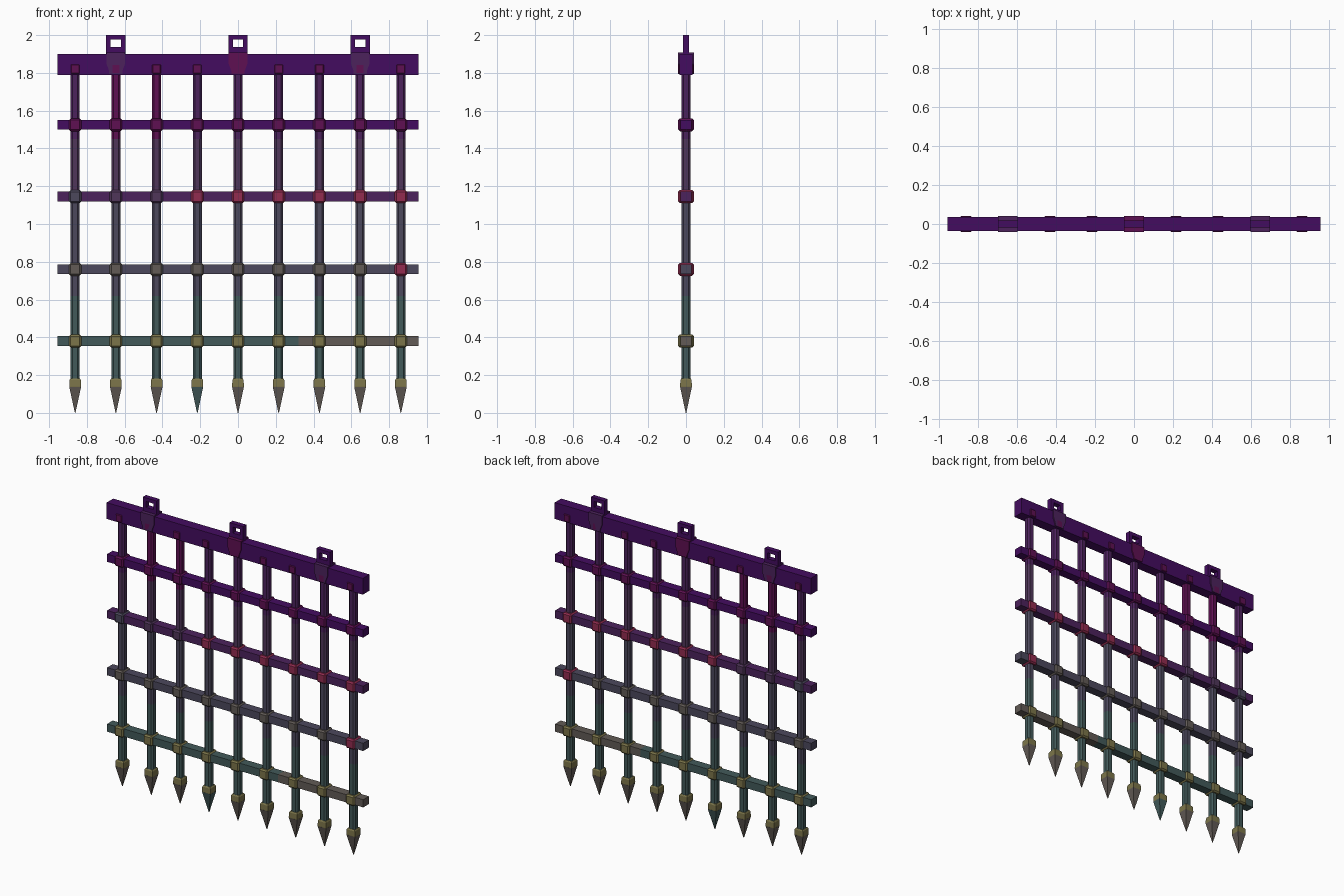
import bpy, bmesh
from mathutils import Matrix, Vector

if "Cube" in bpy.data.objects:
    bpy.data.objects.remove(bpy.data.objects["Cube"])


def material(name, r, g, b):
    lin = [((c / 255 + 0.055) / 1.055) ** 2.4 if c > 10 else c / 255 / 12.92 for c in (r, g, b)]
    m = bpy.data.materials.new(name)
    m.diffuse_color = (*lin, 1)
    m.use_nodes = True
    m.node_tree.nodes["Principled BSDF"].inputs["Base Color"].default_value = m.diffuse_color
    return m


MATS = [material(*a) for a in (
    ("deep purple", 68, 12, 96), ("plum", 76, 34, 92), ("dusky mauve", 80, 54, 90),
    ("slate", 76, 72, 92), ("teal grey", 66, 90, 90), ("taupe", 98, 91, 86),
    ("olive brass", 124, 117, 74), ("magenta", 94, 16, 82), ("crimson", 146, 44, 80))]
PURPLE, PLUM, MAUVE, SLATE, TEAL, TAUPE, BRASS, MAGENTA, CRIMSON = range(9)


def finish(name, bm, rule):
    """Turn a bmesh into an object, colouring faces by their centre."""
    bmesh.ops.recalc_face_normals(bm, faces=bm.faces)
    for f in bm.faces:
        f.material_index = rule(f.calc_center_median())
    me = bpy.data.meshes.new(name)
    bm.to_mesh(me)
    bm.free()
    for m in MATS:
        me.materials.append(m)
    ob = bpy.data.objects.new(name, me)
    bpy.context.collection.objects.link(ob)
    return ob


def box_mesh(center, size, bevel=0.0):
    bm = bmesh.new()
    bmesh.ops.create_cube(bm, size=1, matrix=Matrix.Translation(center) @ Matrix.Diagonal((*size, 1)))
    if bevel:
        bmesh.ops.bevel(bm, geom=bm.edges[:], offset=bevel, segments=1, affect='EDGES')
    return bm


def box(name, center, size, color, bevel=0.0):
    return finish(name, box_mesh(center, size, bevel), lambda c: color)


def cut(bm, co, no):
    bmesh.ops.bisect_plane(bm, geom=bm.verts[:] + bm.edges[:] + bm.faces[:], plane_co=co, plane_no=no)


def loft(name, x, sections, color):
    """Square sections (half width, z) joined along z."""
    bm = bmesh.new()
    rings = [[bm.verts.new((x + sx * h, sy * h, z)) for sx, sy in ((-1, -1), (1, -1), (1, 1), (-1, 1))]
             for h, z in sections]
    for a, b in zip(rings, rings[1:]):
        for i in range(4):
            j = (i + 1) % 4
            bm.faces.new((a[i], a[j], b[j], b[i]))
    bm.faces.new(rings[0])
    bm.faces.new(rings[-1])
    return finish(name, bm, lambda c: color)


def prism(name, outline, y0, y1, color):
    """Extrude an x-z outline along y."""
    bm = bmesh.new()
    face = bm.faces.new([bm.verts.new((x, y0, z)) for x, z in outline])
    ext = bmesh.ops.extrude_face_region(bm, geom=[face])["geom"]
    bmesh.ops.translate(bm, vec=(0, y1 - y0, 0), verts=[v for v in ext if isinstance(v, bmesh.types.BMVert)])
    return finish(name, bm, lambda c: color)


# Top beam and four cross rails
box("top_beam", (0, 0, 1.845), (1.91, 0.07, 0.11), PURPLE)
RAILS = ((1.525, PURPLE), (1.145, PLUM), (0.76, SLATE), (0.38, TEAL))
for z, color in RAILS:
    bm = box_mesh((0, 0, z), (1.91, 0.06, 0.052))
    cut(bm, Vector((0.32, 0, 0)), Vector((1, 0, 0)))
    finish("cross_rail", bm, lambda c, k=color: TAUPE if k == TEAL and c.x > 0.32 else k)

# Vertical bars with collars, caps and spear points
for i in range(9):
    x = (i - 4) * 0.2155

    # Chamfered bar, banded by height
    bm = box_mesh((x, 0, 1.0), (0.048, 0.048, 1.66))
    upright = [e for e in bm.edges if abs(e.verts[0].co.z - e.verts[1].co.z) > 1]
    bmesh.ops.bevel(bm, geom=upright, offset=0.011, segments=1, affect='EDGES')
    for z in (0.62, 1.15, 1.45):
        cut(bm, Vector((0, 0, z)), Vector((0, 0, 1)))

    def band(c, i=i):
        if c.z < 0.62:
            return TEAL
        if c.z < 1.15:
            return SLATE
        if c.z < 1.45:
            return MAUVE
        return MAGENTA if i in (1, 2) else PLUM
    finish("vertical_bar", bm, band)

    # Collars where bar and rail cross
    colors = (MAGENTA,
              CRIMSON if i >= 3 else (MAUVE if i else SLATE),
              CRIMSON if i == 8 else TAUPE,
              BRASS)
    for (z, _), color in zip(RAILS, colors):
        box("crossing_collar", (x, 0, z), (0.066, 0.084, 0.068), color, 0.009)

    # Cap at the beam
    box("beam_cap", (x, 0, 1.82), (0.046, 0.084, 0.05), MAGENTA, 0.004)

    # Spear point
    loft("spike_collar", x, ((0.025, 0.182), (0.03, 0.174), (0.031, 0.14), (0.03, 0.135)), BRASS)
    loft("spike", x, ((0.031, 0.137), (0.0015, 0.0)), TEAL if i == 3 else TAUPE)

# Hanging lugs: square ring above a tapered strap
for x in (-0.647, 0, 0.647):
    for s in (-1, 1):
        box("ring_side", (x + s * 0.039, 0, 1.95), (0.024, 0.034, 0.1), PURPLE)
    for z, h in ((1.988, 0.024), (1.918, 0.036)):
        box("ring_bar", (x, 0, z), (0.054, 0.034, h), PURPLE)
    outline = [(x - 0.05, 1.908), (x + 0.05, 1.908), (x + 0.05, 1.85),
               (x + 0.035, 1.81), (x + 0.035, 1.795), (x - 0.035, 1.795),
               (x - 0.035, 1.81), (x - 0.05, 1.85)]
    prism("lug_strap", outline, -0.042, 0.042, MAGENTA if x == 0 else PLUM)
